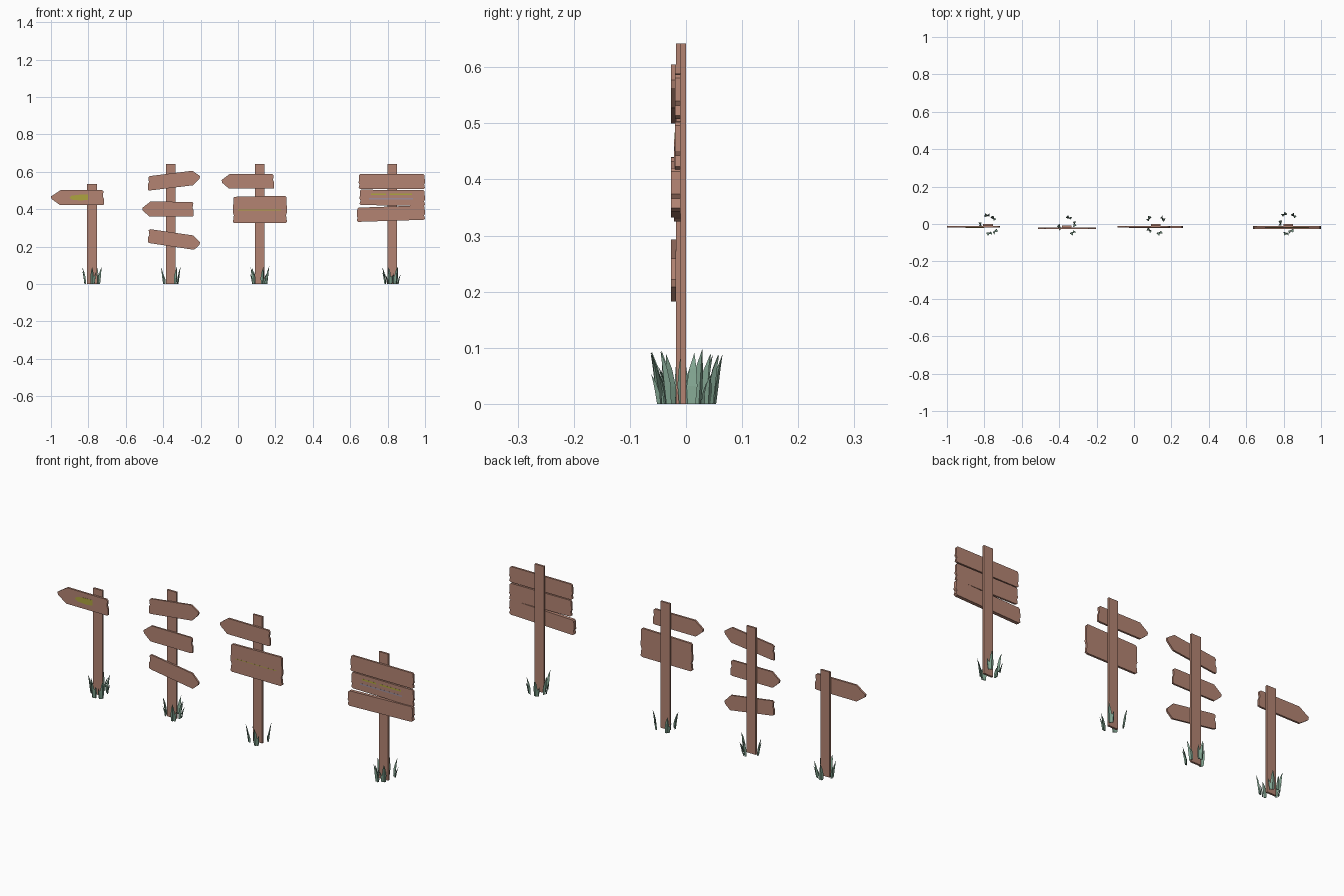
import bpy, math, random
from mathutils import Vector

if "Cube" in bpy.data.objects:
    bpy.data.objects.remove(bpy.data.objects["Cube"])

random.seed(4)


def material(name, r, g, b):
    m = bpy.data.materials.new(name)
    m.diffuse_color = (r, g, b, 1)
    m.use_nodes = True
    m.node_tree.nodes["Principled BSDF"].inputs["Base Color"].default_value = m.diffuse_color
    return m


WOOD = material("wood", 0.456, 0.231, 0.171)
GRASS = material("grass", 0.223, 0.376, 0.283)
YELLOW = material("yellow paint", 0.42, 0.37, 0.05)
GREY = material("grey paint", 0.35, 0.27, 0.32)


def mesh_object(name, verts, faces, mat):
    me = bpy.data.meshes.new(name)
    me.from_pydata(verts, [], faces)
    me.materials.append(mat)
    ob = bpy.data.objects.new(name, me)
    bpy.context.collection.objects.link(ob)
    return ob


def plank(name, outline, y0, y1, mat=WOOD):
    """Extrude a counter-clockwise x,z outline from front y0 to back y1."""
    n = len(outline)
    verts = [(x, y0, z) for x, z in outline] + [(x, y1, z) for x, z in outline]
    faces = [list(range(n)), list(range(2 * n - 1, n - 1, -1))]
    faces += [[i, i + n, (i + 1) % n + n, (i + 1) % n] for i in range(n)]
    return mesh_object(name, verts, faces, mat)


def post(name, x, top, y1):
    w = 0.026
    plank(name, [(x - w, 0), (x + w, 0), (x + w, top), (x - w, top)], y1 - 0.01, y1)


def arrow(name, tail, shoulder, tip, z, h, slope, y0, y1):
    """Arrow board; slope is its rise per unit of x."""
    d = 1 if tip > tail else -1
    pts = [(tail, -h + 0.003), (tail + d * 0.012, -h), (shoulder, -h), (tip - d * 0.003, -0.008),
           (tip, 0.006), (shoulder - d * 0.004, h), (tail + d * 0.01, h - 0.001),
           (tail + d * 0.002, h - 0.008), (tail + d * 0.006, 0.006), (tail, -0.006)]
    mid = (tail + shoulder) / 2
    pts = [(x, z + dz + slope * (x - mid)) for x, dz in pts]
    plank(name, pts if d > 0 else pts[::-1], y0, y1)


def board(name, x0, x1, bl, br, tr, tl, y0, y1):
    """Rough board from corner heights, with worn ends."""
    def wear(xa, za, zb, s):
        return [(xa, za + 0.006), (xa + s * 0.005, za + (zb - za) * 0.3),
                (xa, za + (zb - za) * 0.4), (xa + s * 0.003, zb - 0.006)]
    pts = [(x0 + 0.008, bl)] + [(x1 - 0.008, br)] + wear(x1, br, tr, -1)
    pts += [(x1 - 0.009, tr), (x0 + 0.009, tl)] + wear(x0, bl, tl, 1)[::-1]
    plank(name, pts, y0, y1)


# Sign 1: single arrow
post("post_1", -0.78, 0.535, 0)
arrow("arrow_1", -0.717, -0.95, -1.0, 0.462, 0.041, 0, -0.02, -0.01)

# Sign 2: three arrows
post("post_2", -0.36, 0.642, -0.008)
arrow("arrow_2_top", -0.482, -0.24, -0.203, 0.552, 0.039, 0.12, -0.027, -0.018)
arrow("arrow_2_middle", -0.237, -0.473, -0.512, 0.4, 0.04, 0, -0.027, -0.018)
arrow("arrow_2_bottom", -0.48, -0.235, -0.203, 0.239, 0.038, -0.15, -0.027, -0.018)

# Sign 3: arrow above a wide board
post("post_3", 0.117, 0.642, 0)
arrow("arrow_3", 0.193, -0.047, -0.088, 0.549, 0.04, 0, -0.02, -0.01)
board("board_3", -0.027, 0.262, 0.325, 0.325, 0.471, 0.466, -0.021, -0.01)

# Sign 4: three stacked boards
post("post_4", 0.824, 0.642, 0)
board("board_4_top", 0.645, 1.0, 0.508, 0.508, 0.587, 0.587, -0.02, -0.01)
board("board_4_middle", 0.65, 1.0, 0.422, 0.417, 0.502, 0.504, -0.02, -0.01)
board("board_4_bottom", 0.635, 1.0, 0.332, 0.343, 0.42, 0.408, -0.027, -0.01)

# Paint marks, thin plates on the board fronts
plank("paint_patch_1", [(-0.902, 0.461), (-0.885, 0.45), (-0.84, 0.446), (-0.802, 0.45),
                        (-0.802, 0.478), (-0.85, 0.477), (-0.89, 0.472)], -0.0206, -0.0199, YELLOW)
for i, (a, b, z, h, m) in enumerate([(0.71, 0.79, 0.48, 0.004, YELLOW), (0.81, 0.93, 0.48, 0.004, YELLOW),
                                     (0.70, 0.935, 0.455, 0.004, GREY)]):
    plank(f"paint_stripe_{i + 1}", [(a, z - h), (b, z - h), (b, z + h), (a, z + h)], -0.0205, -0.0199, m)
plank("paint_stripe_4", [(0.0, 0.394), (0.23, 0.394), (0.23, 0.397), (0.0, 0.397)], -0.0214, -0.0209, YELLOW)


# Grass: three-sided blades that taper and bend outward
def blade(verts, faces, base, ang, lean, height, width):
    out = Vector((math.cos(ang), math.sin(ang), 0))
    side = Vector((-out.y, out.x, 0))
    start = len(verts)
    for t, w in ((0, 0.75), (0.35, 1), (0.7, 0.65)):
        c = base + out * lean * t * t + Vector((0, 0, height * t))
        verts += [c + side * width * w / 2, c - side * width * w / 2, c + out * width * w * 0.4]
    verts.append(base + out * lean + Vector((0, 0, height)))
    for r in range(2):
        for k in range(3):
            a, b = start + 3 * r + k, start + 3 * r + (k + 1) % 3
            faces.append((b, a, a + 3, b + 3))
    for k in range(3):
        faces.append((start + 6 + (k + 1) % 3, start + 6 + k, start + 9))
    faces.append((start, start + 1, start + 2))


TUFTS = {
    -0.78: [(-0.01, 0.04), (0.02, 0.03), (0.0, -0.045), (0.038, -0.032), (-0.035, -0.01)],
    -0.36: [(0.005, 0.03), (0.036, -0.005), (-0.035, -0.01), (0.025, -0.045)],
    0.117: [(-0.03, 0.03), (0.035, 0.02), (-0.035, -0.025), (0.013, -0.045)],
    0.824: [(-0.014, 0.048), (0.022, 0.043), (-0.035, 0.01), (-0.014, -0.045), (0.018, -0.03)],
}
for n, (cx, spots) in enumerate(TUFTS.items()):
    verts, faces = [], []
    for dx, dy in spots:
        ang = math.atan2(dy, dx)
        base = Vector((cx + dx, dy, 0))
        # One tall blade and a shorter one beside it
        blade(verts, faces, base, ang, 0.018, random.uniform(0.085, 0.098), 0.02)
        s = random.choice((-1, 1))
        off = Vector((-math.sin(ang), math.cos(ang), 0)) * 0.01 * s
        blade(verts, faces, base + off, ang + s * 0.8, 0.016, random.uniform(0.05, 0.07), 0.014)
    mesh_object(f"grass_{n + 1}", verts, faces, GRASS)
